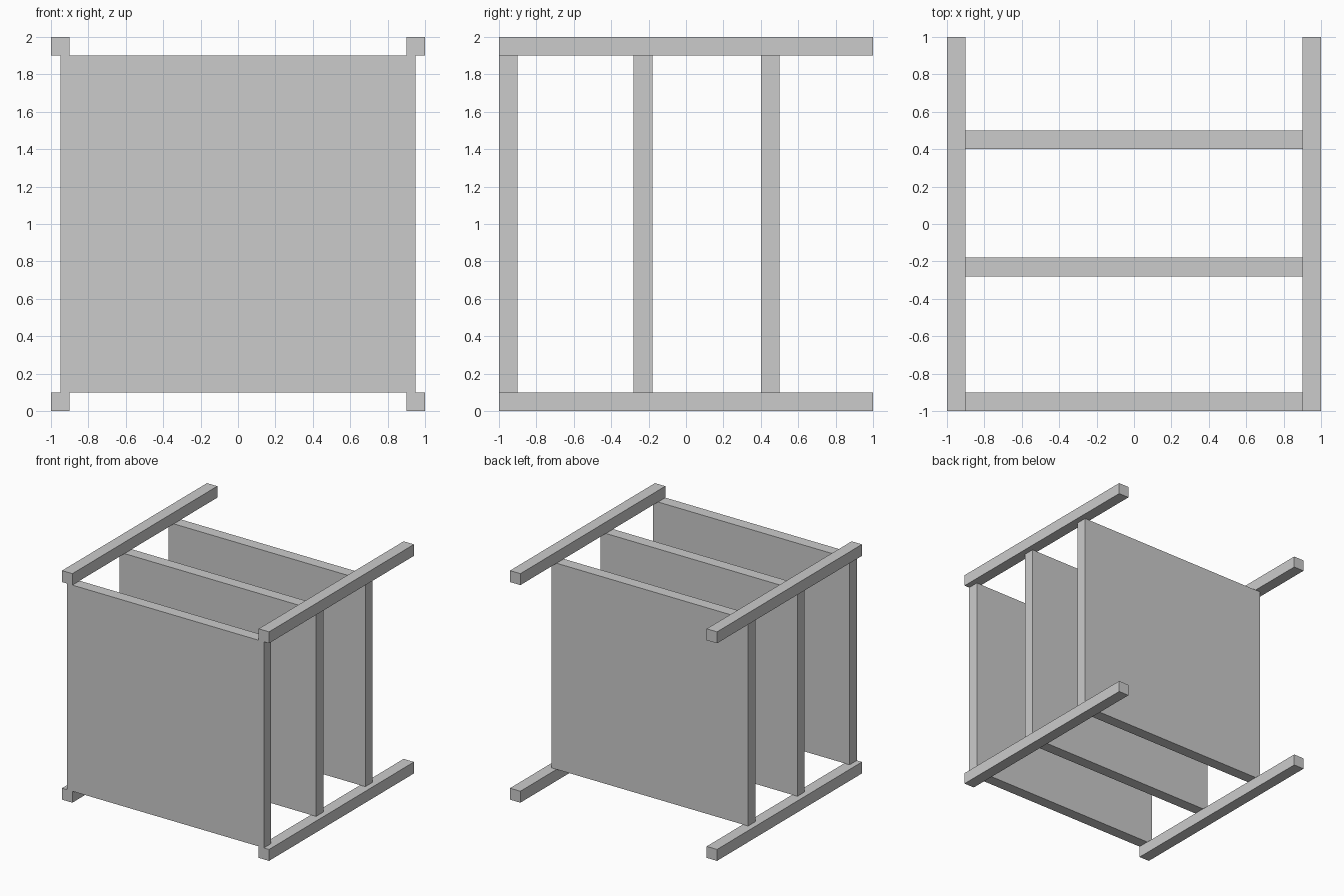
import bpy

if "Cube" in bpy.data.objects:
    bpy.data.objects.remove(bpy.data.objects["Cube"])


def box(name, lo, hi):
    """Axis-aligned box from its low corner to its high corner."""
    bpy.ops.mesh.primitive_cube_add(
        size=1, location=[(a + b) / 2 for a, b in zip(lo, hi)])
    obj = bpy.context.object
    obj.name = name
    obj.scale = [b - a for a, b in zip(lo, hi)]
    bpy.ops.object.transform_apply(location=False, rotation=False, scale=True)
    return obj


BAR = 0.1      # square rail section and panel thickness
HEIGHT = 2.0

# Four rails running front to back along the outer edges
for side, x in (("left", -1.0), ("right", 1.0 - BAR)):
    for level, z in (("bottom", 0.0), ("top", HEIGHT - BAR)):
        box(f"{level}_{side}_rail", (x, -1, z), (x + BAR, 1, z + BAR))

# Three upright panels held between the rails
for name, y in (("front", -1.0), ("middle", -0.28), ("rear", 0.4)):
    box(f"{name}_panel", (-0.95, y, BAR), (0.95, y + BAR, HEIGHT - BAR))
